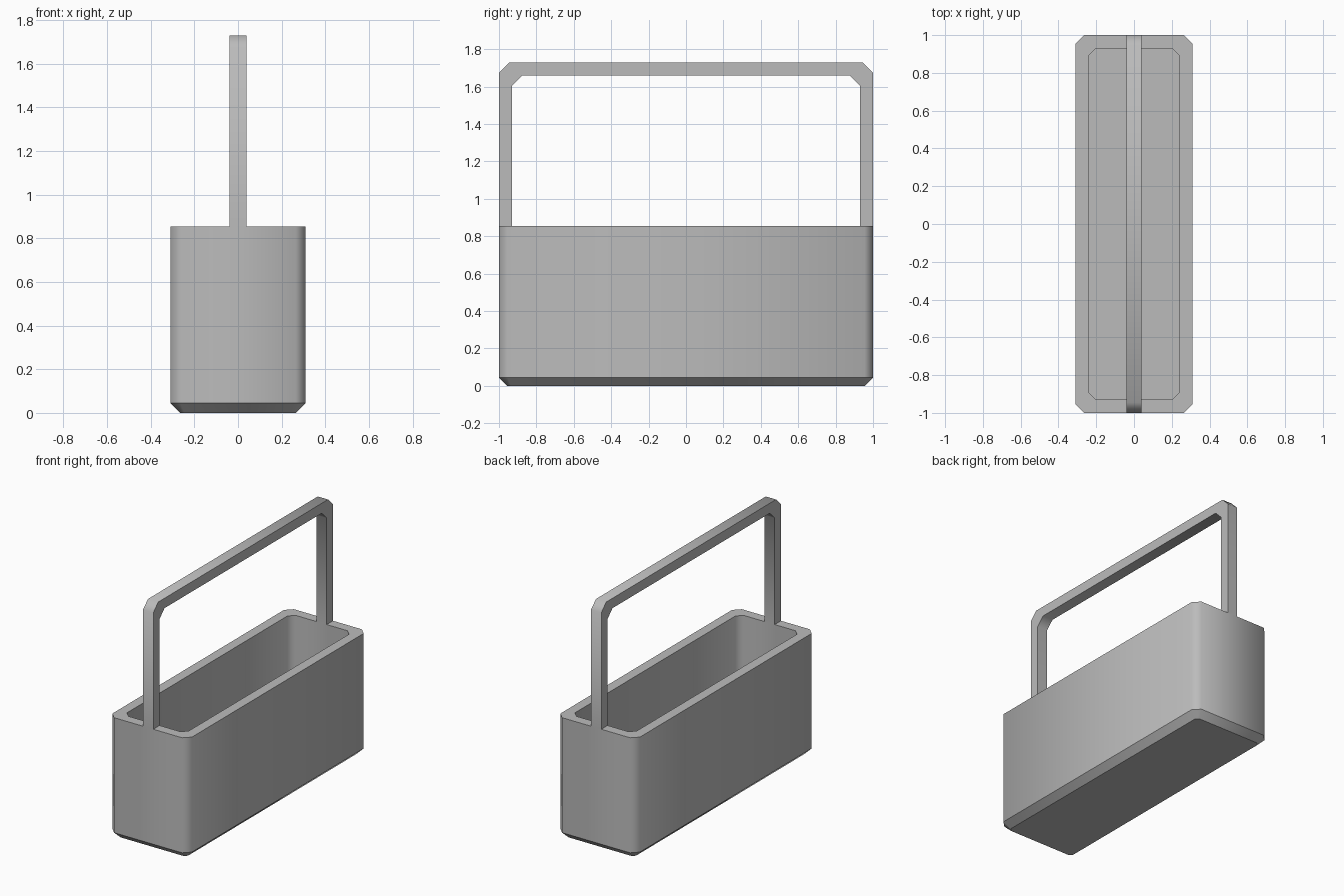
import bpy, bmesh, math

if "Cube" in bpy.data.objects:
    bpy.data.objects.remove(bpy.data.objects["Cube"], do_unlink=True)

grey = bpy.data.materials.new("plain grey")
grey.use_nodes = True
colour = (0.5, 0.5, 0.5, 1)
grey.diffuse_color = colour
grey.node_tree.nodes["Principled BSDF"].inputs["Base Color"].default_value = colour


def finish(bm, name, is_sharp):
    """Smooth shading with sharp edges chosen by a rule."""
    bmesh.ops.recalc_face_normals(bm, faces=bm.faces)
    for face in bm.faces:
        face.smooth = True
    for edge in bm.edges:
        edge.smooth = not is_sharp(edge)
    mesh = bpy.data.meshes.new(name)
    bm.to_mesh(mesh)
    bm.free()
    mesh.materials.append(grey)
    obj = bpy.data.objects.new(name, mesh)
    bpy.context.collection.objects.link(obj)
    return obj


def octagon(bm, half_x, half_y, cut, z):
    """Rectangle with cut corners, counter-clockwise."""
    ring = []
    for sx, sy in ((1, 1), (-1, 1), (-1, -1), (1, -1)):
        pair = [(sx * half_x, sy * (half_y - cut)), (sx * (half_x - cut), sy * half_y)]
        ring += pair if sx * sy > 0 else pair[::-1]
    return [bm.verts.new((x, y, z)) for x, y in ring]


def bridge(bm, low, high):
    for i in range(len(low)):
        j = (i + 1) % len(low)
        bm.faces.new((low[i], low[j], high[j], high[i]))


# Hollow tub with cut corners and a bevelled base
WIDTH, LENGTH, RIM, WALL, BEVEL = 0.31, 1.0, 0.855, 0.07, 0.045
bm = bmesh.new()
rings = [
    octagon(bm, WIDTH - BEVEL, LENGTH - BEVEL, 0.02, 0),
    octagon(bm, WIDTH, LENGTH, BEVEL, BEVEL),
    octagon(bm, WIDTH, LENGTH, BEVEL, RIM),
    octagon(bm, WIDTH - WALL, LENGTH - WALL, 0.038, RIM),
    octagon(bm, WIDTH - WALL, LENGTH - WALL, 0.038, WALL),
]
for low, high in zip(rings, rings[1:]):
    bridge(bm, low, high)
bm.faces.new(rings[0])
bm.faces.new(rings[-1])
finish(bm, "basket_tub", lambda e: abs(e.verts[0].co.z - e.verts[1].co.z) < 0.001)

# Arched carrying handle: half profile mirrored in y, given thickness in x
HALF_THICK = 0.04
outer = [(1.0, RIM), (1.0, 1.675), (0.945, 1.73)]
inner = [(0.93, RIM), (0.93, 1.605), (0.875, 1.66)]


def arch(side):
    return side + [(-y, z) for y, z in reversed(side)]


bm = bmesh.new()
profile = arch(outer) + arch(inner)[::-1]
sides = [[bm.verts.new((x, y, z)) for y, z in profile] for x in (-HALF_THICK, HALF_THICK)]
count = len(outer) * 2
for i in range(count - 1):
    for s in sides:
        bm.faces.new((s[i], s[i + 1], s[-2 - i], s[-1 - i]))
bridge(bm, sides[0], sides[1])
finish(bm, "carrying_handle", lambda e: e.calc_face_angle(math.pi) > math.radians(50)
       or abs(e.verts[0].co.x - e.verts[1].co.x) < 0.001)
